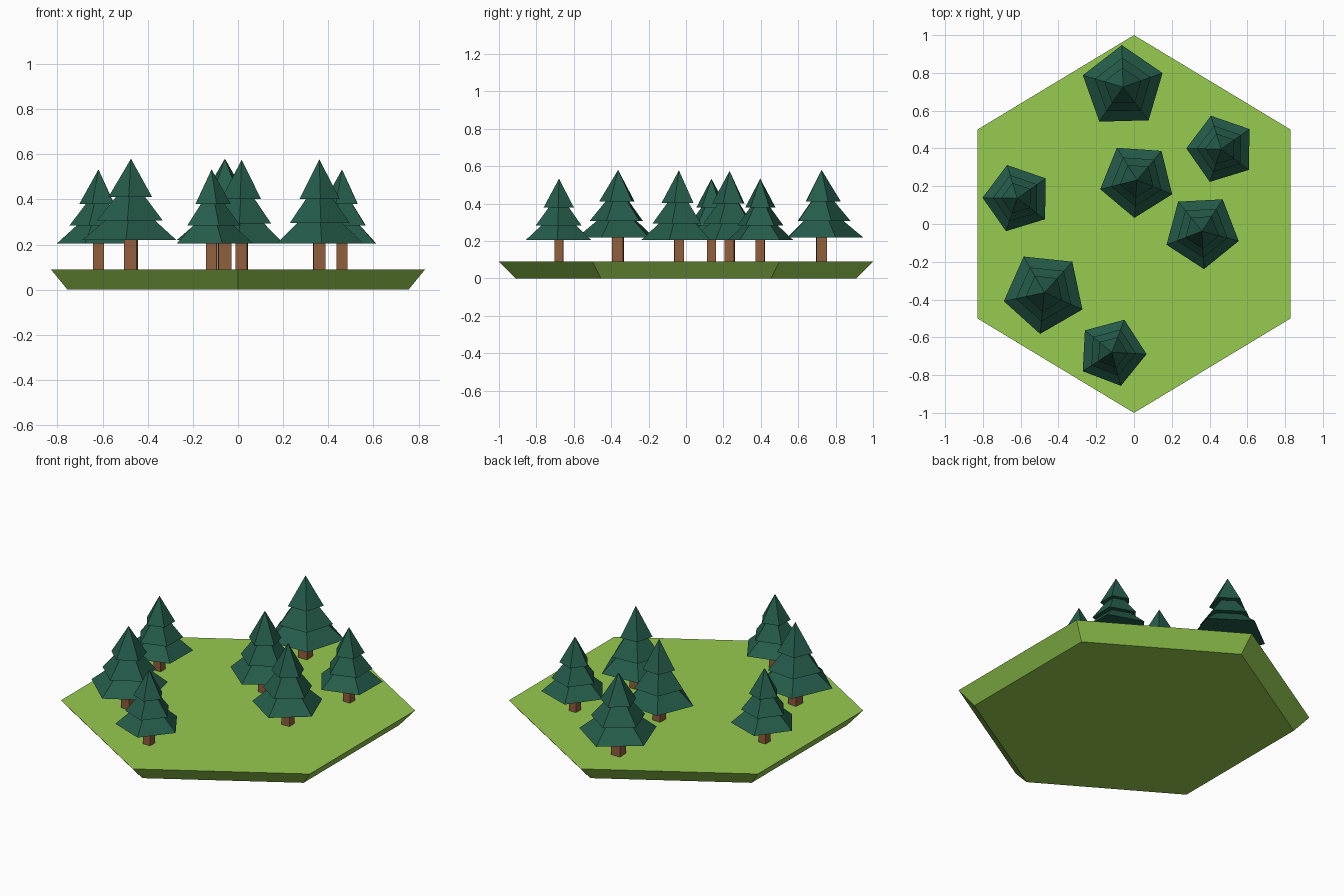
import bpy, bmesh
from math import sin, cos, radians

if "Cube" in bpy.data.objects:
    bpy.data.objects.remove(bpy.data.objects["Cube"])


def material(name, rgb):
    m = bpy.data.materials.new(name)
    m.diffuse_color = (*rgb, 1)
    m.use_nodes = True
    m.node_tree.nodes["Principled BSDF"].inputs["Base Color"].default_value = m.diffuse_color
    return m


GRASS = material("grass", (0.305, 0.597, 0.08))
NEEDLES = material("needles", (0.018, 0.107, 0.069))
BARK = material("bark", (0.283, 0.114, 0.045))


def loft(name, rings, mat, location=(0, 0, 0)):
    """Skin a stack of equal-sized rings and cap both ends."""
    bm = bmesh.new()
    loops = [[bm.verts.new(p) for p in ring] for ring in rings]
    n = max(len(l) for l in loops)
    for a, b in zip(loops, loops[1:]):
        for i in range(n):
            j = (i + 1) % n
            if len(b) == 1:
                bm.faces.new((a[i], a[j], b[0]))
            else:
                bm.faces.new((a[i], a[j], b[j], b[i]))
    for l in (loops[0], loops[-1]):
        if len(l) > 2:
            bm.faces.new(l)
    bmesh.ops.recalc_face_normals(bm, faces=bm.faces)
    mesh = bpy.data.meshes.new(name)
    bm.to_mesh(mesh)
    bm.free()
    ob = bpy.data.objects.new(name, mesh)
    ob.location = location
    mesh.materials.append(mat)
    bpy.context.collection.objects.link(ob)
    return ob


def ring(n, r, z, start):
    angles = [radians(start + 360 * i / n) for i in range(n)]
    return [(r * cos(a), r * sin(a), z) for a in angles]


# Hexagonal ground tile, narrower at the bottom
def hexagon(sx, sy, z):
    return [(x * sx, y * sy, z) for x, y, z in ring(6, 1, z, 30)]


TOP = 0.09
loft("ground_tile", [hexagon(0.872, 0.91, 0), hexagon(0.957, 1, TOP)], GRASS)

# Foliage outline: (radius fraction, height fraction) from bottom tier upward
TIERS = [(1, 0), (0.53, 0.24), (0.70, 0.24), (0.31, 0.53), (0.465, 0.53)]


def tree(i, x, y, r, base, tip, turn, first):
    # three-tiered five-sided crown
    h = tip - base
    rings = [ring(5, r * f, base + h * t, first + turn) for f, t in TIERS]
    loft(f"tree_crown_{i}", rings + [[(0, 0, tip)]], NEEDLES, (x, y, 0))
    # square trunk
    tr = r * 0.26 * 0.7071
    loft(f"tree_trunk_{i}", [ring(4, tr, z, 45 + turn) for z in (TOP - 0.01, base + 0.02)],
         BARK, (x, y, 0))


# x, y, crown radius, crown base, tip, turn, direction of first corner
TREES = [
    (-0.058, 0.725, 0.222, 0.22, 0.58, 1.6, 90),
    (-0.474, -0.363, 0.220, 0.22, 0.58, -6, 270),
    (0.016, 0.233, 0.201, 0.205, 0.575, -4, 270),
    (0.36, -0.038, 0.201, 0.205, 0.578, 3, 270),
    (0.461, 0.397, 0.184, 0.205, 0.533, -1, 180),
    (-0.618, 0.136, 0.184, 0.205, 0.533, -1, 180),
    (-0.117, -0.679, 0.184, 0.205, 0.533, -3, 0),
]
for i, t in enumerate(TREES, 1):
    tree(i, *t)
